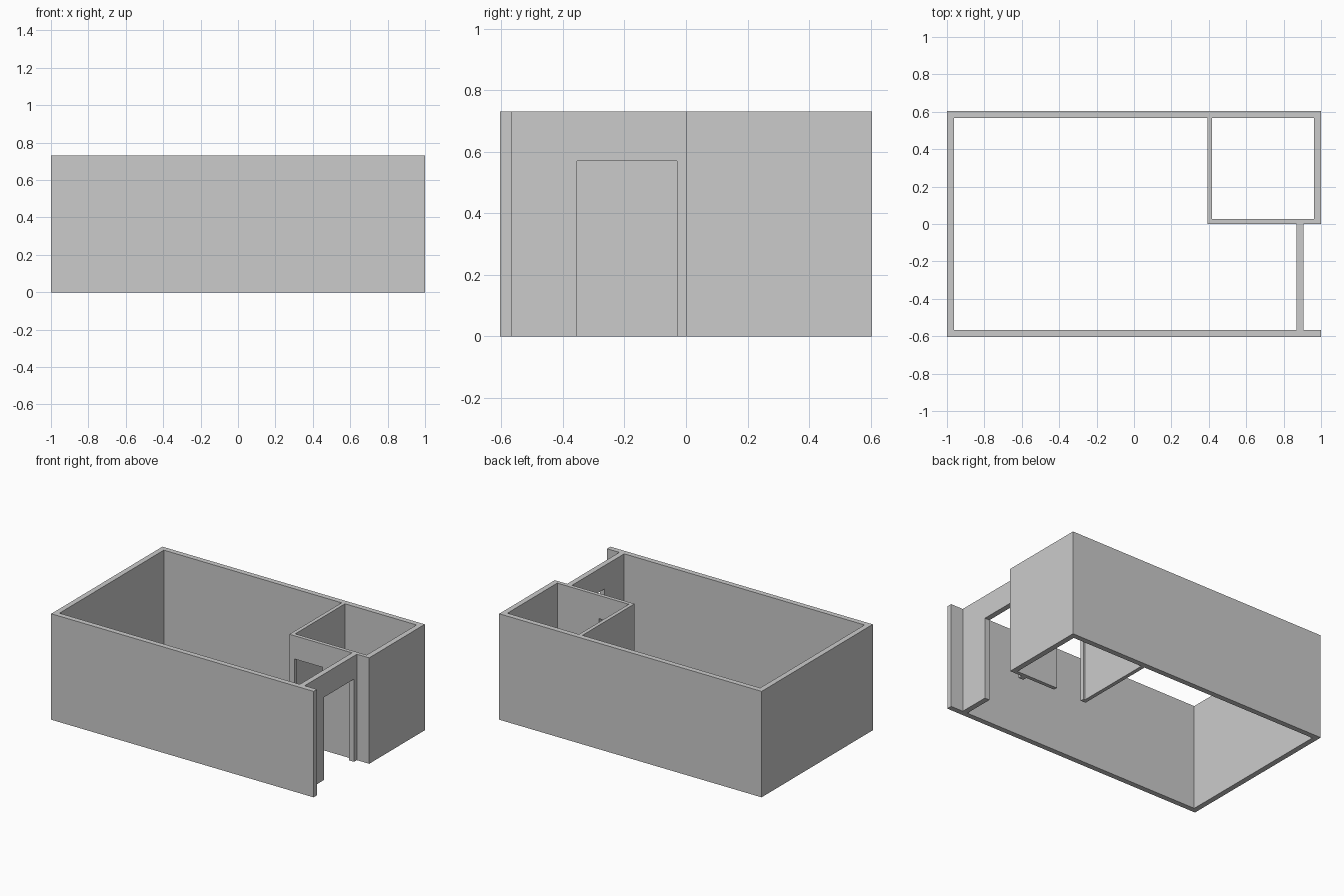
import bpy

if "Cube" in bpy.data.objects:
    bpy.data.objects.remove(bpy.data.objects["Cube"])

H = 0.73        # wall height
T = 0.037       # outer wall thickness
P = 0.026       # partition thickness
DOOR_H = 0.57
X, Y = 1.0, 0.605

plaster = bpy.data.materials.new("grey plaster")
plaster.diffuse_color = (0.6, 0.6, 0.6, 1)
plaster.use_nodes = True
plaster.node_tree.nodes["Principled BSDF"].inputs["Base Color"].default_value = plaster.diffuse_color


def box(name, x0, x1, y0, y1, z0=0.0, z1=H):
    """Axis-aligned block from its limits."""
    v = [(x, y, z) for z in (z0, z1) for x, y in ((x0, y0), (x1, y0), (x1, y1), (x0, y1))]
    f = [(3, 2, 1, 0), (4, 5, 6, 7)] + [(i, (i + 1) % 4, (i + 1) % 4 + 4, i + 4) for i in range(4)]
    me = bpy.data.meshes.new(name)
    me.from_pydata(v, [], f)
    me.materials.append(plaster)
    ob = bpy.data.objects.new(name, me)
    bpy.context.collection.objects.link(ob)
    return ob


def combine(base, other, operation):
    """Apply a boolean and discard the helper."""
    mod = base.modifiers.new("join", 'BOOLEAN')
    mod.operation, mod.solver, mod.object = operation, 'EXACT', other
    bpy.context.view_layer.objects.active = base
    bpy.ops.object.modifier_apply(modifier=mod.name)
    bpy.data.objects.remove(other)


# Outer shell: long front wall, then the walls joined onto it
walls = box("room_walls", -X, X, -Y, -Y + T)
for part in (
    ("left_wall", -X, -X + T, -Y, Y),
    ("back_wall", -X, X, Y - T, Y),
    ("right_wall", X - T, X, 0, Y),
    ("bathroom_front_partition", 0.392, X, 0, P),
    ("bathroom_side_partition", 0.392, 0.392 + P, 0, Y),
    ("entrance_wall", 0.869, 0.869 + T, -Y, P / 2),
):
    combine(walls, box(*part), 'UNION')

# Door openings: entrance and bathroom
for cut in (
    ("entrance_opening", 0.8, 0.95, -0.355, -0.03, -0.1, DOOR_H),
    ("bathroom_opening", 0.43, 0.645, -0.05, 0.08, -0.1, DOOR_H),
):
    combine(walls, box(*cut), 'DIFFERENCE')
